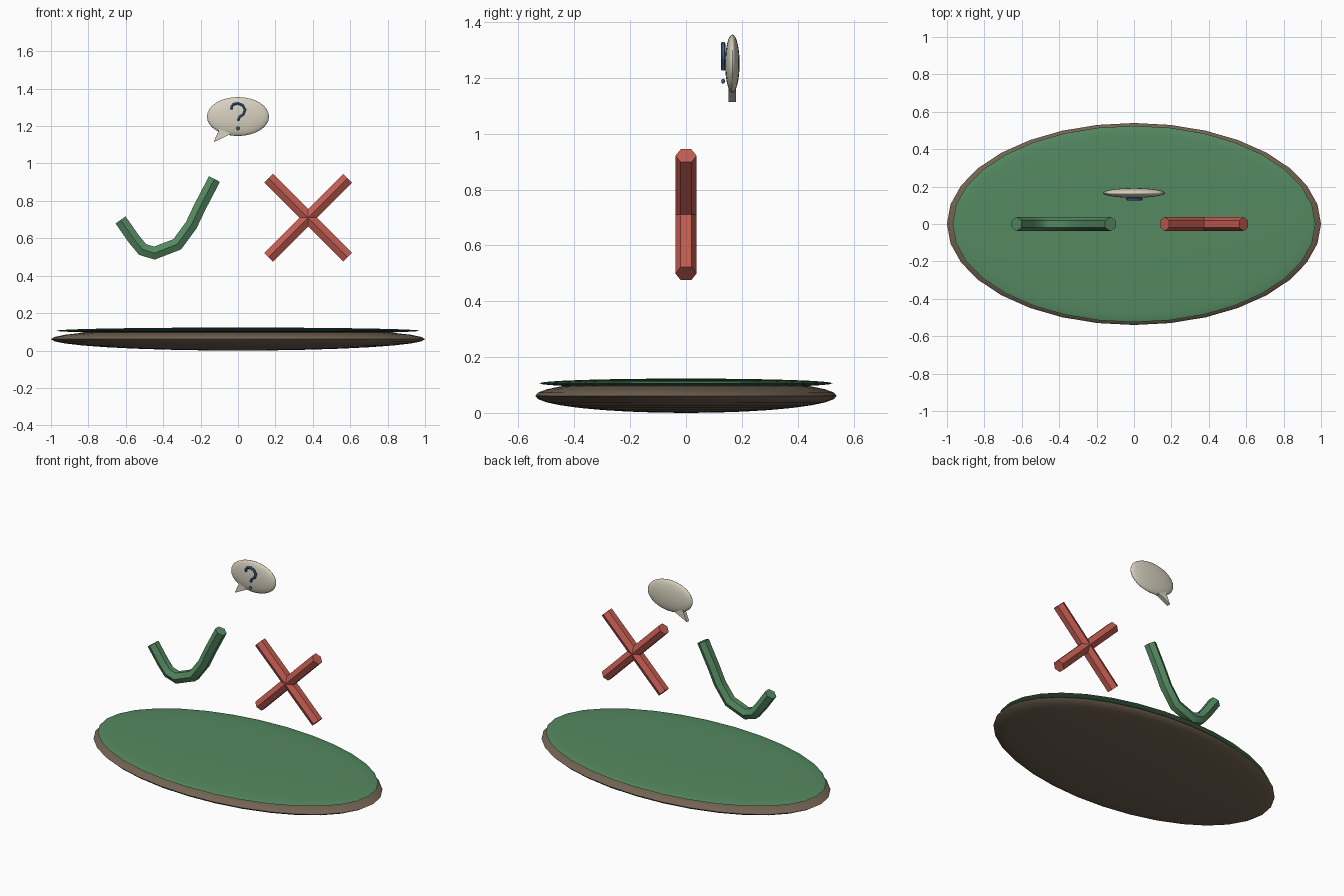
import bpy, bmesh, math
from mathutils import Vector

if "Cube" in bpy.data.objects:
    bpy.data.objects.remove(bpy.data.objects["Cube"])


def material(name, rgb):
    m = bpy.data.materials.new(name)
    m.diffuse_color = (*rgb, 1)
    m.use_nodes = True
    m.node_tree.nodes["Principled BSDF"].inputs["Base Color"].default_value = m.diffuse_color
    return m


BROWN = material("brown", (0.17, 0.125, 0.085))
GREEN = material("green", (0.09, 0.25, 0.12))
RED = material("red", (0.55, 0.11, 0.085))
CREAM = material("cream", (0.68, 0.64, 0.52))
BLUE = material("blue", (0.06, 0.13, 0.28))


def finish(bm, name, mat, smooth=True):
    bmesh.ops.recalc_face_normals(bm, faces=bm.faces)
    me = bpy.data.meshes.new(name)
    bm.to_mesh(me)
    bm.free()
    me.materials.append(mat)
    ob = bpy.data.objects.new(name, me)
    bpy.context.collection.objects.link(ob)
    if smooth:
        bpy.ops.object.select_all(action='DESELECT')
        ob.select_set(True)
        bpy.context.view_layer.objects.active = ob
        bpy.ops.object.shade_smooth_by_angle(angle=math.radians(50))
    return ob


def ellipsoid(name, mat, center, radii, segs=32, rings=16):
    bm = bmesh.new()
    bmesh.ops.create_uvsphere(bm, u_segments=segs, v_segments=rings, radius=1)
    bmesh.ops.scale(bm, vec=radii, verts=bm.verts)
    bmesh.ops.translate(bm, vec=center, verts=bm.verts)
    return finish(bm, name, mat)


def tube(name, mat, path, y, radius, sides=6):
    """Sweep a polygon along an (x, z) path lying in the plane y."""
    bm = bmesh.new()
    pts = [Vector((x, y, z)) for x, z in path]
    dirs = [(b - a).normalized() for a, b in zip(pts, pts[1:])]
    side = Vector((0, 1, 0))
    rings = []
    for i, p in enumerate(pts):
        d0, d1 = dirs[max(i - 1, 0)], dirs[min(i, len(dirs) - 1)]
        t = (d0 + d1).normalized()
        n = t.cross(side) / t.dot(d1)
        ring = []
        for k in range(sides):
            a = math.tau * k / sides
            ring.append(bm.verts.new(p + radius * (math.cos(a) * side + math.sin(a) * n)))
        rings.append(ring)
    for r0, r1 in zip(rings, rings[1:]):
        for k in range(sides):
            j = (k + 1) % sides
            bm.faces.new((r0[k], r0[j], r1[j], r1[k]))
    bm.faces.new(rings[0])
    bm.faces.new(rings[-1])
    return finish(bm, name, mat)


# Oval base with a thin green top
ellipsoid("base", BROWN, (0, 0, 0.061), (1.0, 0.54, 0.061))
ellipsoid("base_top", GREEN, (0, 0, 0.106), (0.97, 0.525, 0.017))

# Check mark
tube("check_mark", GREEN, [(-0.628, 0.698), (-0.555, 0.594), (-0.51, 0.54),
                           (-0.447, 0.521), (-0.325, 0.568), (-0.25, 0.67),
                           (-0.205, 0.765), (-0.126, 0.917)], 0, 0.038)

# Cross made of two bars
cx, cz, h = 0.375, 0.71, 0.211
for s, label in ((1, "rising"), (-1, "falling")):
    tube("cross_bar_" + label, RED,
         [(cx - h, cz - s * h), (cx + h, cz + s * h)], 0, 0.038)

# Speech bubble and its flat tail
ellipsoid("bubble", CREAM, (0, 0.166, 1.251), (0.166, 0.026, 0.104))
bm = bmesh.new()
front, back = [[bm.verts.new((x, y, z)) for x, z in
                ((-0.131, 1.113), (-0.04, 1.158), (-0.098, 1.19))]
               for y in (0.153, 0.179)]
bm.faces.new(front)
bm.faces.new(back)
for i in range(3):
    j = (i + 1) % 3
    bm.faces.new((front[i], front[j], back[j], back[i]))
finish(bm, "bubble_tail", CREAM, smooth=False)

# Hooked mark and dot in front of the bubble
tube("hook_mark", BLUE, [(-0.035, 1.289), (-0.034, 1.304), (-0.024, 1.317),
                         (0, 1.322), (0.025, 1.312), (0.038, 1.287),
                         (0.029, 1.263), (0.008, 1.249), (0.0, 1.228)],
     0.133, 0.008)
ellipsoid("mark_dot", BLUE, (0, 0.133, 1.188), (0.009, 0.007, 0.009), 12, 8)
